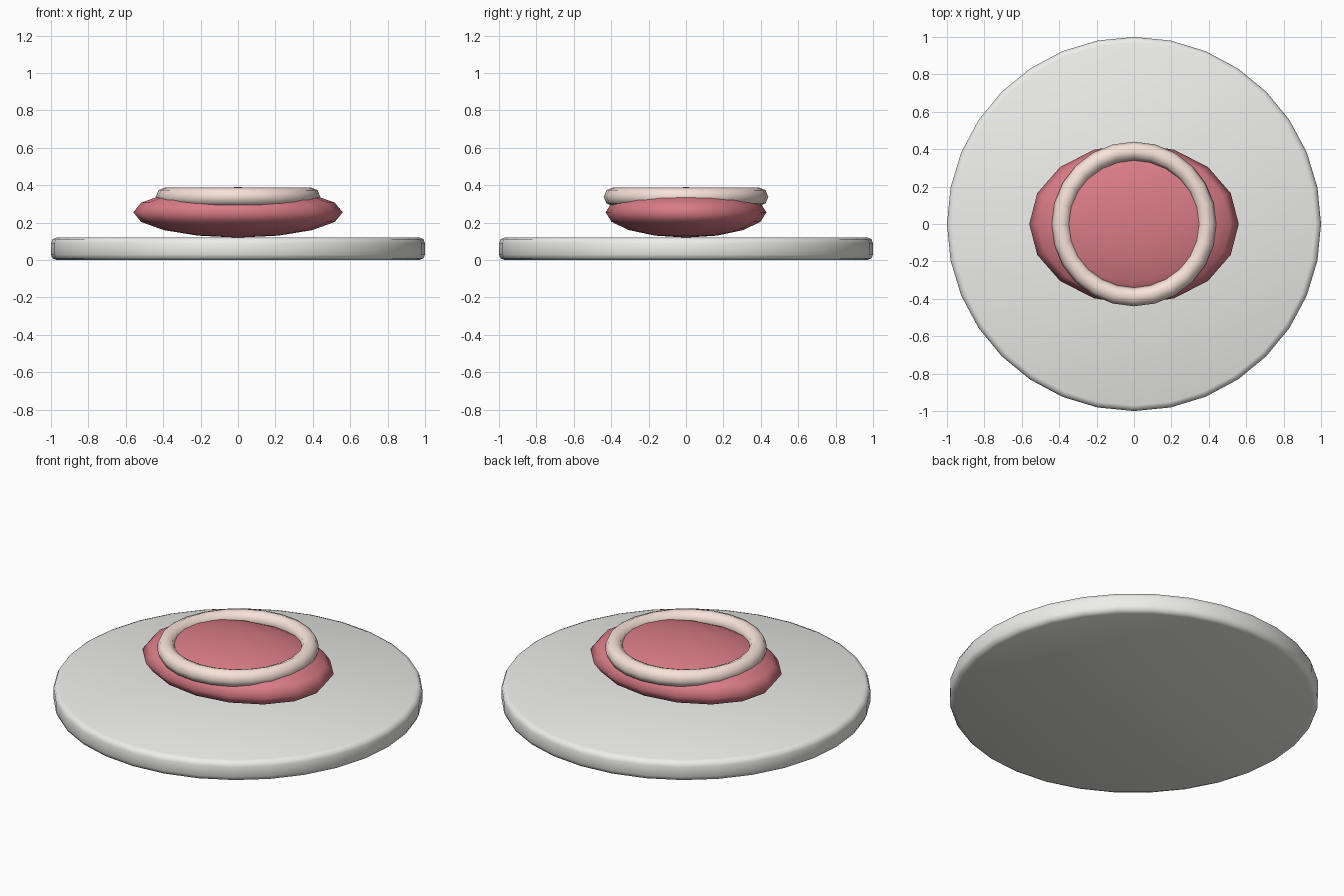
import bpy

if "Cube" in bpy.data.objects:
    bpy.data.objects.remove(bpy.data.objects["Cube"])


def material(name, color):
    m = bpy.data.materials.new(name)
    m.diffuse_color = color
    m.use_nodes = True
    m.node_tree.nodes["Principled BSDF"].inputs["Base Color"].default_value = m.diffuse_color
    return m


def finish(name, mat=None):
    ob = bpy.context.object
    ob.name = name
    if mat:
        ob.data.materials.append(mat)
    bpy.ops.object.transform_apply(location=False, rotation=False, scale=True)
    bpy.ops.object.shade_smooth()
    return ob


# Round plate with softened rim
bpy.ops.mesh.primitive_cylinder_add(vertices=32, radius=1, depth=0.12,
                                    location=(0, 0, 0.06))
plate = finish("plate", material("plate_white", (0.85, 0.86, 0.83, 1)))
bevel = plate.modifiers.new("rim", 'BEVEL')
bevel.width = 0.03
bevel.segments = 2
bevel.limit_method = 'ANGLE'

# Flattened oval slab of meat
bpy.ops.mesh.primitive_uv_sphere_add(segments=16, ring_count=8, radius=1,
                                     location=(0, 0, 0.255))
bpy.context.object.scale = (0.56, 0.43, 0.135)
finish("meat", material("meat_red", (0.70, 0.20, 0.24, 1)))

# Pale fat ring on top
bpy.ops.mesh.primitive_torus_add(major_radius=0.39, minor_radius=0.05,
                                 major_segments=24, minor_segments=8,
                                 location=(0, 0, 0.338))
finish("fat_ring", material("fat_pink", (0.93, 0.76, 0.69, 1)))
